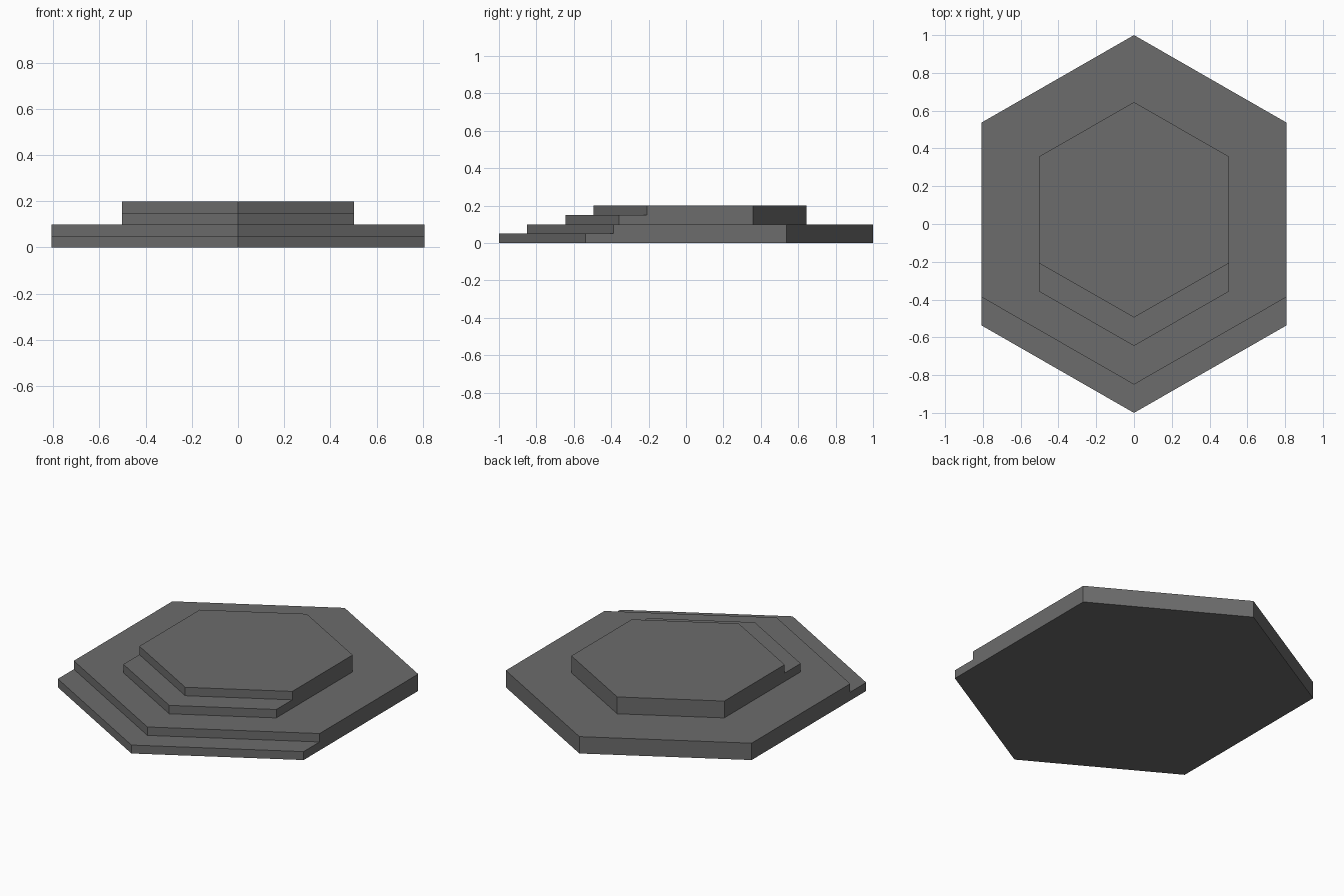
import bpy

if "Cube" in bpy.data.objects:
    bpy.data.objects.remove(bpy.data.objects["Cube"])

# Single dark grey stone colour
grey = bpy.data.materials.new("dark_grey")
grey.diffuse_color = (0.15, 0.15, 0.15, 1.0)
grey.use_nodes = True
grey.node_tree.nodes["Principled BSDF"].inputs["Base Color"].default_value = grey.diffuse_color

STEP = 0.05    # height of one step
TREAD = 0.15   # depth of the front step


def hexagon(half_width, shoulder, tip):
    """Counter-clockwise outline, starting at the front tip."""
    return [(0, -tip), (half_width, -shoulder), (half_width, shoulder),
            (0, tip), (-half_width, shoulder), (-half_width, -shoulder)]


def stepped_tier(name, outline, z):
    """Hexagonal slab two steps high with a chevron step cut along its front."""
    verts, faces = [], []

    def ring(indices, height, shift=0.0):
        """Add outline points at a height and return outline index -> vertex index."""
        ids = {}
        for i in indices:
            x, y = outline[i]
            ids[i] = len(verts)
            verts.append((x, y + shift, height))
        return ids

    front = (5, 0, 1)
    low = ring(range(6), z)
    mid = ring(front, z + STEP)
    tread = ring(front, z + STEP, TREAD)
    top = {**ring(front, z + 2 * STEP, TREAD), **ring((2, 3, 4), z + 2 * STEP)}

    # Underside and top
    faces.append([low[i] for i in reversed(range(6))])
    faces.append([top[i] for i in range(6)])
    # Front walls and risers
    for a, b in ((5, 0), (0, 1)):
        faces.append([low[a], low[b], mid[b], mid[a]])
        faces.append([tread[a], tread[b], top[b], top[a]])
    # Chevron tread
    faces.append([mid[i] for i in front] + [tread[i] for i in reversed(front)])
    # Notched side walls
    faces.append([low[1], low[2], top[2], top[1], tread[1], mid[1]])
    faces.append([low[4], low[5], mid[5], tread[5], top[5], top[4]])
    # Back walls
    for a, b in ((2, 3), (3, 4)):
        faces.append([low[a], low[b], top[b], top[a]])

    mesh = bpy.data.meshes.new(name)
    mesh.from_pydata(verts, [], faces)
    mesh.materials.append(grey)
    mesh.update()
    obj = bpy.data.objects.new(name, mesh)
    bpy.context.collection.objects.link(obj)
    return obj


# Wide base and smaller platform on top of it
stepped_tier("lower_tier", hexagon(0.807, 0.537, 1.0), 0.0)
stepped_tier("upper_tier", hexagon(0.502, 0.358, 0.645), 2 * STEP)
